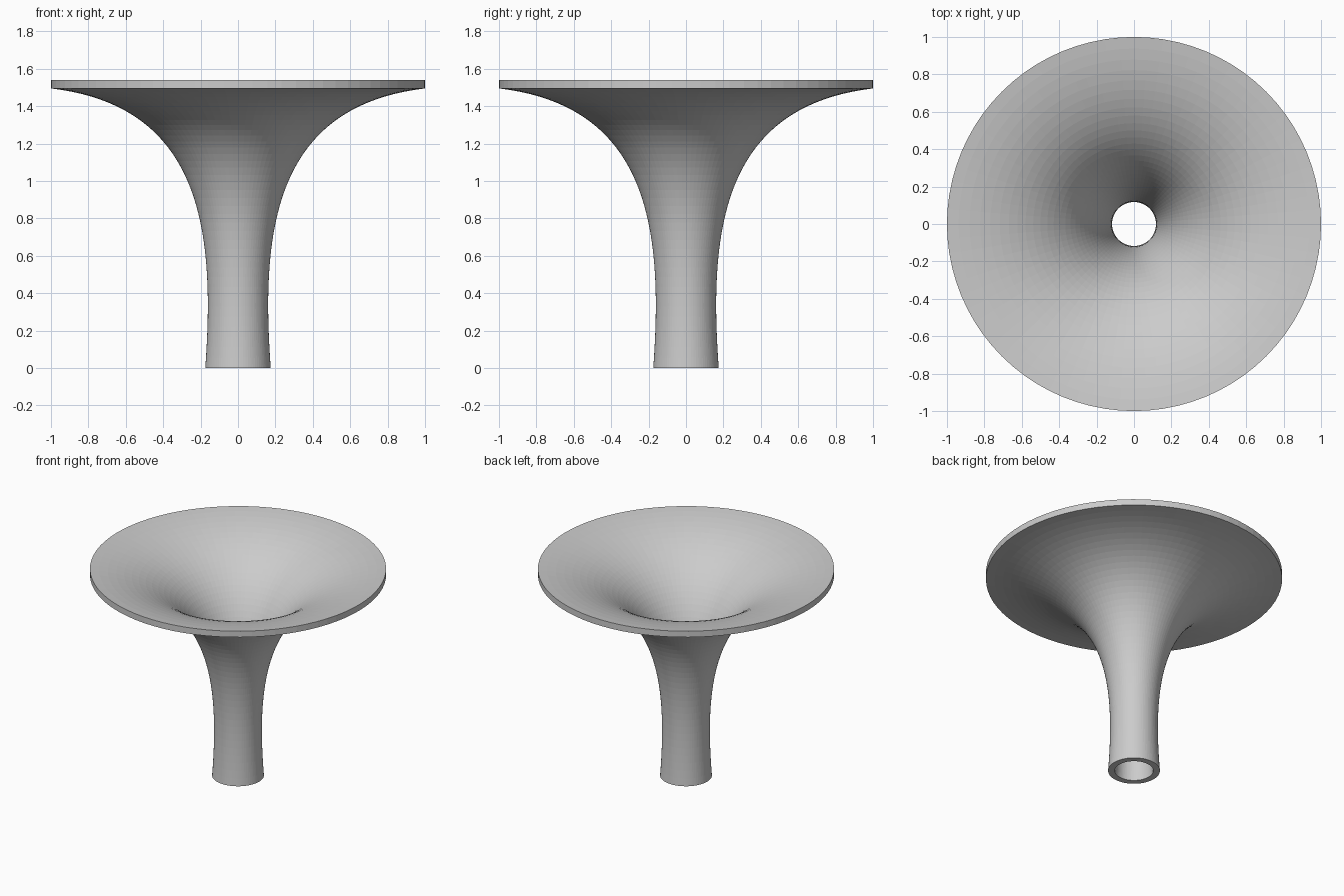
import bpy, bmesh, math
from mathutils import Vector
from mathutils.geometry import interpolate_bezier

if "Cube" in bpy.data.objects:
    bpy.data.objects.remove(bpy.data.objects["Cube"])

SIDES = 80
RINGS = 41

def curve(*pts):
    """Sample a cubic Bezier given as (radius, height) points."""
    return interpolate_bezier(*[Vector((r, 0, z)) for r, z in pts], RINGS)

# Outer wall bottom to rim, then inner wall rim to bottom
outer = curve((0.175, 0), (0.12, 0.75), (0.20, 1.40), (1.0, 1.495))
inner = curve((0.13, 0), (0.078, 0.77), (0.155, 1.445), (1.0, 1.54))
profile = outer + inner[::-1]

# Revolve the closed wall section around z
bm = bmesh.new()
verts = [bm.verts.new(p) for p in profile]
edges = [bm.edges.new((v, verts[i - 1])) for i, v in enumerate(verts)]
bmesh.ops.spin(bm, geom=verts + edges, cent=(0, 0, 0), axis=(0, 0, 1),
               angle=math.tau, steps=SIDES, use_merge=True)
bmesh.ops.remove_doubles(bm, verts=bm.verts, dist=1e-5)
bmesh.ops.recalc_face_normals(bm, faces=bm.faces)

# Flat faceted flared horn
mesh = bpy.data.meshes.new("flared_horn")
bm.to_mesh(mesh)
bm.free()
horn = bpy.data.objects.new("flared_horn", mesh)
bpy.context.collection.objects.link(horn)
